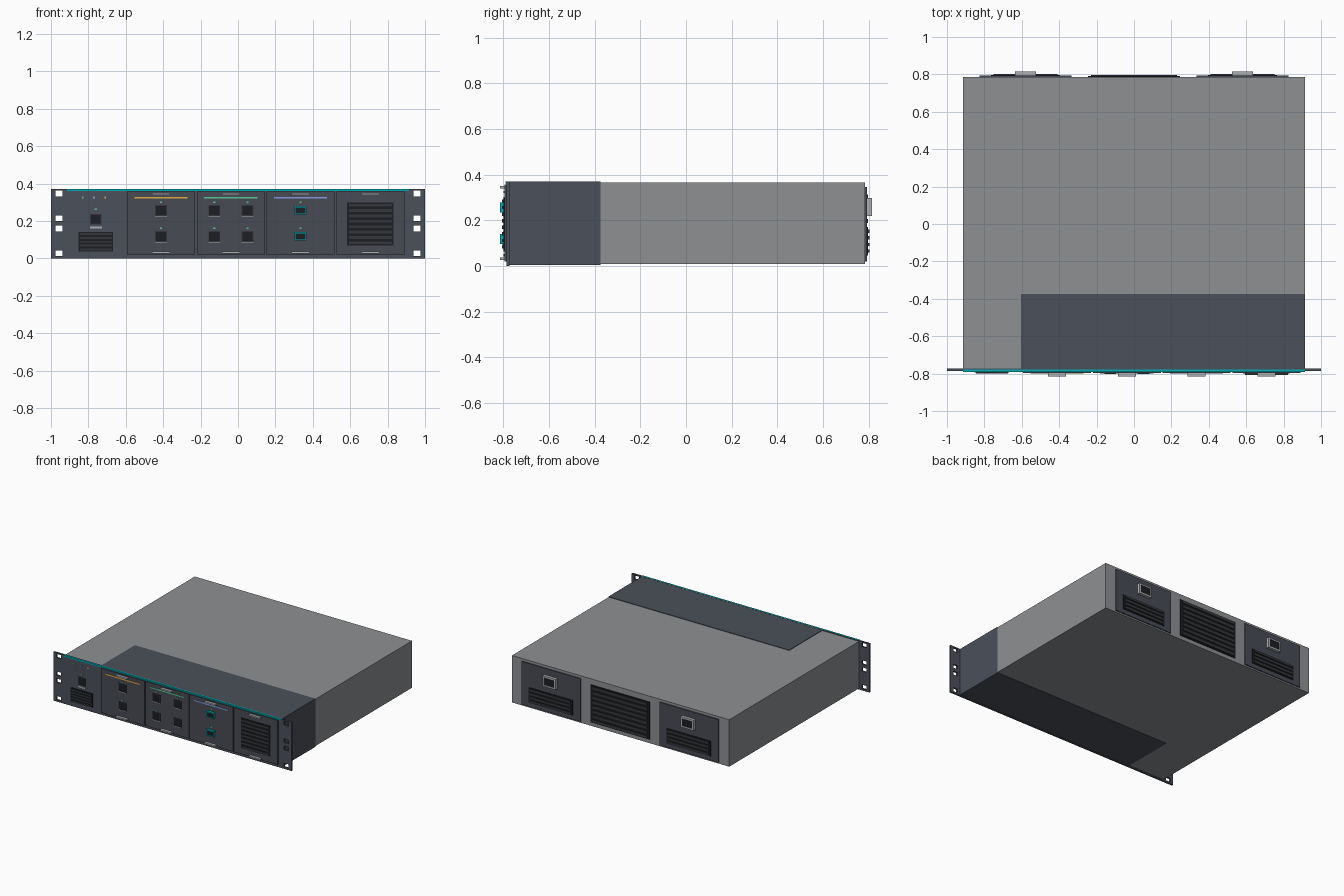
import bpy, bmesh
from mathutils import Matrix, Vector

if "Cube" in bpy.data.objects:
    bpy.data.objects.remove(bpy.data.objects["Cube"])


def material(name, r, g, b):
    m = bpy.data.materials.new(name)
    m.diffuse_color = (r, g, b, 1)
    m.use_nodes = True
    m.node_tree.nodes["Principled BSDF"].inputs["Base Color"].default_value = m.diffuse_color
    return m


SHELL = material("shell_grey", 0.27, 0.28, 0.29)
PANEL = material("panel_slate", 0.07, 0.08, 0.10)
PLATE = material("plate_slate", 0.065, 0.07, 0.09)
DARK = material("dark", 0.012, 0.013, 0.016)
SLAT = material("slat", 0.035, 0.037, 0.042)
METAL = material("metal", 0.42, 0.43, 0.44)
TEAL = material("teal", 0.0, 0.42, 0.45)
ORANGE = material("orange", 0.75, 0.42, 0.06)
GREEN = material("green", 0.10, 0.55, 0.28)
BLUE = material("blue", 0.25, 0.32, 0.75)


def boxes(name, items, mat):
    """One object from (x, y, z, width, depth, height) boxes."""
    bm = bmesh.new()
    for x, y, z, w, d, h in items:
        mtx = Matrix.Translation((x, y, z)) @ Matrix.Diagonal((w, d, h, 1))
        bmesh.ops.create_cube(bm, size=1, matrix=mtx)
    me = bpy.data.meshes.new(name)
    bm.to_mesh(me)
    bm.free()
    if mat:
        me.materials.append(mat)
    ob = bpy.data.objects.new(name, me)
    bpy.context.collection.objects.link(ob)
    return ob


def face_box(x, z, w, h, side, near, far):
    """Box on the front (side -1) or rear (side 1) between two depths."""
    return (x, side * (near + far) / 2, z, w, far - near, h)


def vent(name, x, z, w, h, n, side, near, top):
    boxes(name + "_backing", [face_box(x, z, w, h, side, near, top - 0.006)], DARK)
    step = h / n
    boxes(name + "_slats", [face_box(x, z - h / 2 + step * (i + 0.5), w * 0.93, step * 0.5,
                                     side, near, top) for i in range(n)], SLAT)


def frame(name, x, z, w, h, t, side, near, far, mat, inner=DARK):
    """Rectangular socket: four rim bars around a sunken dark floor."""
    bars = [face_box(x, z + s * (h - t) / 2, w, t, side, near, far) for s in (-1, 1)]
    bars += [face_box(x + s * (w - t) / 2, z, t, h - 2 * t, side, near, far) for s in (-1, 1)]
    boxes(name + "_rim", bars, mat)
    boxes(name + "_opening", [face_box(x, z, w - 2 * t, h - 2 * t, side, near,
                                       far - 0.003)], inner)


# Chassis and the dark sleeve around the module bay
boxes("chassis", [(0, 0.003, 0.187, 1.826, 1.564, 0.357)], SHELL)
boxes("module_bay", [(0.155, -0.58, 0.187, 1.519, 0.41, 0.365)], PANEL)

# Front panel with rack mounting holes in both ears
panel = boxes("front_panel", [(0, -0.780, 0.185, 2.0, 0.014, 0.37)], PANEL)
cutter = boxes("ear_hole_cutter", [(s * 0.957, -0.78, z, 0.038, 0.1, 0.030)
               for s in (-1, 1) for z in (0.347, 0.214, 0.160, 0.028)], None)
cutter.hide_render = True
mod = panel.modifiers.new("holes", 'BOOLEAN')
mod.object = cutter
mod.solver = 'EXACT'
bpy.context.view_layer.objects.active = panel
bpy.ops.object.modifier_apply(modifier=mod.name)
bpy.data.objects.remove(cutter)

# Teal strip along the top edge
boxes("accent_strip", [(0, -0.785, 0.3655, 1.83, 0.012, 0.010)], TEAL)

# Control section on the left
for x, mat in ((-0.83, GREEN), (-0.77, BLUE), (-0.71, ORANGE)):
    boxes("status_light", [face_box(x, 0.326, 0.010, 0.010, -1, 0.785, 0.790)], mat)
frame("control_port", -0.76, 0.210, 0.062, 0.056, 0.005, -1, 0.785, 0.794, SLAT)
boxes("control_port_light", [face_box(-0.76, 0.262, 0.012, 0.008, -1, 0.785, 0.790)], GREEN)
boxes("control_label", [face_box(-0.76, 0.166, 0.065, 0.011, -1, 0.785, 0.791)], METAL)
vent("control_vent", -0.76, 0.089, 0.185, 0.104, 5, -1, 0.785, 0.799)

# Four plug-in modules
ROWS = (0.257, 0.118)
modules = [(-0.412, ORANGE, (0,)), (-0.038, GREEN, (-0.089, 0.089)),
           (0.334, BLUE, (0,)), (0.708, None, ())]
for i, (cx, stripe, columns) in enumerate(modules):
    tag = f"module_{i + 1}"
    boxes(tag + "_plate", [face_box(cx, 0.189, 0.365, 0.338, -1, 0.78, 0.796)], PLATE)
    boxes(tag + "_handles", [face_box(cx, z, 0.095, 0.011, -1, 0.79, 0.816)
                             for z in (0.344, 0.031)], METAL)
    if stripe:
        boxes(tag + "_stripe", [face_box(cx, 0.324, 0.285, 0.009, -1, 0.79, 0.799)], stripe)
    for dx in columns:
        for z in ROWS:
            teal = i == 2
            frame(tag + "_port", cx + dx, z, 0.064, 0.044 if teal else 0.058,
                  0.006 if teal else 0.005, -1, 0.79, 0.814 if teal else 0.803,
                  TEAL if teal else SLAT)
            boxes(tag + "_port_light", [face_box(cx + dx, z + 0.042, 0.012, 0.008, -1,
                                                 0.79, 0.799)], GREEN)
            # Pale lip under the plain ports
            if not teal:
                boxes(tag + "_port_lip", [face_box(cx + dx, z - 0.030, 0.064, 0.004, -1,
                                                   0.79, 0.803)], METAL)
vent("fan_module_vent", 0.708, 0.184, 0.248, 0.230, 8, -1, 0.79, 0.806)

# Rear: two power supplies with inlets and vents
for s, tag in ((-1, "left"), (1, "right")):
    x = s * 0.58
    boxes(tag + "_power_plate", [face_box(x, 0.183, 0.494, 0.327, 1, 0.78, 0.793)], PLATE)
    frame(tag + "_power_inlet", x, 0.258, 0.110, 0.080, 0.012, 1, 0.788, 0.815, METAL)
    vent(tag + "_power_vent", x, 0.109, 0.370, 0.115, 4, 1, 0.788, 0.803)

# Rear: central exhaust
vent("rear_exhaust", 0, 0.180, 0.494, 0.285, 8, 1, 0.78, 0.797)
